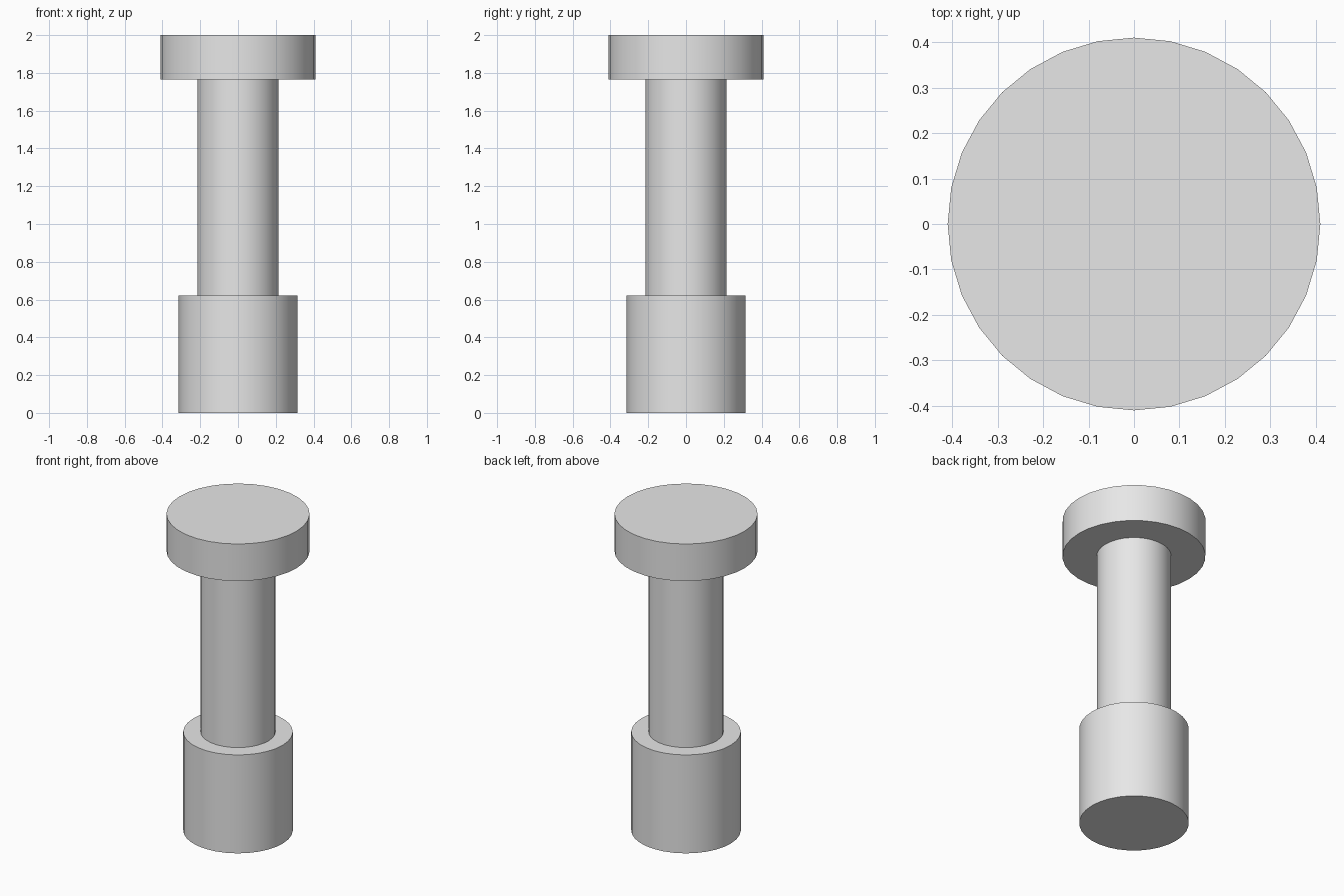
import bpy
import math

cube = bpy.data.objects.get("Cube")
if cube:
    bpy.data.objects.remove(cube, do_unlink=True)

# Single plain grey
grey = bpy.data.materials.new("light_grey")
grey.use_nodes = True
color = (0.8, 0.8, 0.8, 1.0)
grey.diffuse_color = color
grey.node_tree.nodes["Principled BSDF"].inputs["Base Color"].default_value = color


def cylinder(name, radius, bottom, top):
    bpy.ops.mesh.primitive_cylinder_add(
        vertices=32, radius=radius, depth=top - bottom,
        location=(0, 0, (bottom + top) / 2))
    obj = bpy.context.object
    obj.name = name
    obj.data.materials.append(grey)
    bpy.ops.object.shade_smooth_by_angle(angle=math.radians(30))
    return obj


# Thick base, slim shaft and wide flat cap
BASE_TOP, CAP_BOTTOM, HEIGHT = 0.622, 1.766, 2.0
cylinder("base", 0.314, 0, BASE_TOP)
cylinder("shaft", 0.214, BASE_TOP, CAP_BOTTOM)
cylinder("cap", 0.41, CAP_BOTTOM, HEIGHT)
